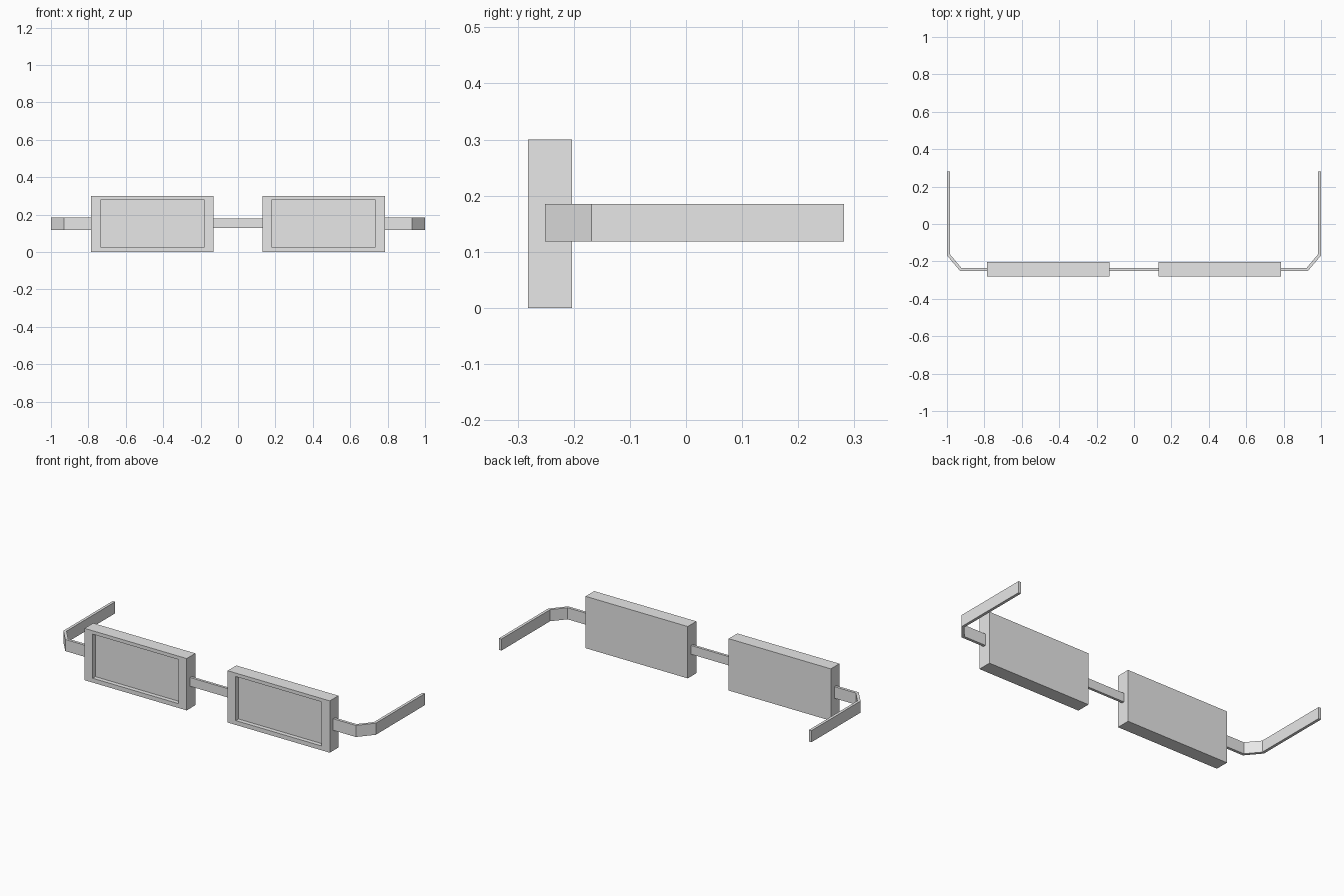
import bpy
import bmesh
from mathutils import Matrix, Vector

cube = bpy.data.objects.get("Cube")
if cube:
    bpy.data.objects.remove(cube, do_unlink=True)

# One plain grey for the whole model
GREY = (0.8, 0.8, 0.8, 1.0)
grey = bpy.data.materials.new("plain_grey")
grey.use_nodes = True
grey.diffuse_color = GREY
grey.node_tree.nodes["Principled BSDF"].inputs["Base Color"].default_value = GREY


def finish(name, bm):
    bmesh.ops.recalc_face_normals(bm, faces=bm.faces)
    mesh = bpy.data.meshes.new(name)
    bm.to_mesh(mesh)
    bm.free()
    mesh.materials.append(grey)
    obj = bpy.data.objects.new(name, mesh)
    bpy.context.collection.objects.link(obj)
    return obj


def box(low, high):
    low, high = Vector(low), Vector(high)
    bm = bmesh.new()
    bmesh.ops.create_cube(bm, size=1, matrix=Matrix.Translation((low + high) / 2)
                          @ Matrix.Diagonal((high - low).to_4d()))
    return bm


def lens_frame(name, side):
    # Solid block with a shallow rectangular recess in its front
    xs = sorted((side * 0.131, side * 0.785))
    bm = box((xs[0], -0.282, 0), (xs[1], -0.203, 0.3))
    bm.normal_update()
    front = min(bm.faces, key=lambda f: f.normal.y)
    bmesh.ops.inset_region(bm, faces=[front], thickness=0.052, use_even_offset=True)
    for v in front.verts:
        v.co.z = 0.28 if v.co.z > 0.15 else 0.025
    floor = bmesh.ops.extrude_discrete_faces(bm, faces=[front])["faces"][0]
    bmesh.ops.translate(bm, verts=floor.verts, vec=(0, 0.025, 0))
    finish(name, bm)


def temple_arm(name, side):
    # Flat strip bent around the corner, extruded upwards
    outer = [(0.78, -0.251), (0.93, -0.251), (1.0, -0.168), (1.0, 0.282)]
    inner = [(0.984, 0.282), (0.984, -0.162), (0.923, -0.235), (0.78, -0.235)]
    bm = bmesh.new()
    base = bm.faces.new([bm.verts.new((side * x, y, 0.118)) for x, y in outer + inner])
    top = bmesh.ops.extrude_face_region(bm, geom=[base])["geom"]
    bmesh.ops.translate(bm, verts=[g for g in top if isinstance(g, bmesh.types.BMVert)],
                        vec=(0, 0, 0.067))
    finish(name, bm)


for label, side in (("left", 1), ("right", -1)):
    lens_frame(label + "_lens_frame", side)
    temple_arm(label + "_temple_arm", side)

# Thin bar joining the two frames
finish("bridge", box((-0.135, -0.25, 0.127), (0.135, -0.235, 0.178)))
